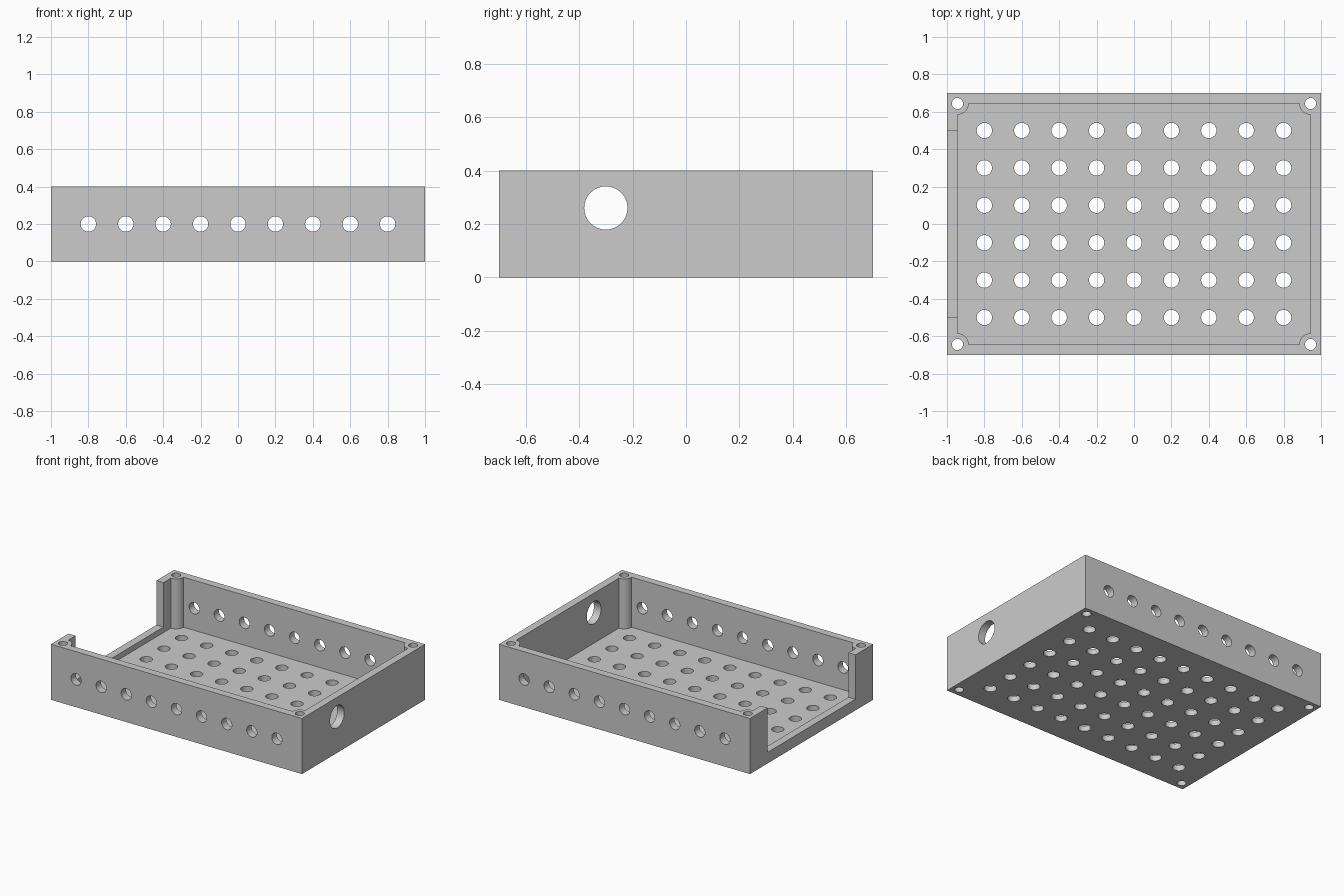
import bpy
import bmesh
from math import radians, cos, sin
from mathutils import Matrix, Vector

if "Cube" in bpy.data.objects:
    bpy.data.objects.remove(bpy.data.objects["Cube"], do_unlink=True)

HALF_X, HALF_Y, HEIGHT = 1.0, 0.7, 0.4
WALL, FLOOR, SILL = 0.056, 0.04, 0.08
IN_X, IN_Y = HALF_X - WALL, HALF_Y - WALL
POST_R, SCREW_R, VENT_R, PORT_R = 0.06, 0.03, 0.041, 0.081
ROW_X = [0.2 * i for i in range(-4, 5)]
ROW_Y = [0.2 * i - 0.5 for i in range(6)]

grey = bpy.data.materials.new("plain grey")
grey.use_nodes = True
grey.diffuse_color = (0.6, 0.6, 0.6, 1)
grey.node_tree.nodes["Principled BSDF"].inputs["Base Color"].default_value = (0.6, 0.6, 0.6, 1)


def add_box(bm, low, high):
    low, high = Vector(low), Vector(high)
    place = Matrix.Translation((low + high) / 2) @ Matrix.Diagonal((high - low).to_4d())
    bmesh.ops.create_cube(bm, size=1, matrix=place)


def add_rod(bm, start, end, radius):
    start, end = Vector(start), Vector(end)
    axis = end - start
    place = Matrix.Translation((start + end) / 2) @ axis.to_track_quat("Z", "Y").to_matrix().to_4x4()
    bmesh.ops.create_cone(bm, cap_ends=True, segments=32, radius1=radius,
                          radius2=radius, depth=axis.length, matrix=place)


def finish(bm, name):
    bmesh.ops.recalc_face_normals(bm, faces=bm.faces)
    mesh = bpy.data.meshes.new(name)
    bm.to_mesh(mesh)
    bm.free()
    mesh.materials.append(grey)
    obj = bpy.data.objects.new(name, mesh)
    bpy.context.collection.objects.link(obj)
    return obj


def cut(target, cutter):
    cutter.hide_render = True
    mod = target.modifiers.new("cut", "BOOLEAN")
    mod.operation, mod.solver, mod.object = "DIFFERENCE", "EXACT", cutter
    bpy.context.view_layer.objects.active = target
    bpy.ops.object.modifier_apply(modifier=mod.name)
    bpy.data.objects.remove(cutter, do_unlink=True)


# Solid outer block
bm = bmesh.new()
add_box(bm, (-HALF_X, -HALF_Y, 0), (HALF_X, HALF_Y, HEIGHT))
tray = finish(bm, "enclosure_tray")

# Inner cavity, leaving a round screw post in each corner
bm = bmesh.new()
outline = []
for k, (sx, sy) in enumerate([(1, 1), (-1, 1), (-1, -1), (1, -1)]):
    for step in range(9):
        a = radians(270 - 90 * step / 8 + 90 * k)
        outline.append(bm.verts.new((sx * IN_X + POST_R * cos(a),
                                     sy * IN_Y + POST_R * sin(a), FLOOR)))
base = bm.faces.new(outline)
top = bmesh.ops.extrude_face_region(bm, geom=[base])["geom"]
bmesh.ops.translate(bm, vec=(0, 0, HEIGHT),
                    verts=[v for v in top if isinstance(v, bmesh.types.BMVert)])
cut(tray, finish(bm, "cavity_cutter"))

# Wide opening in one end wall, above a low sill
bm = bmesh.new()
add_box(bm, (-1.1, -0.5, SILL), (-0.9, 0.5, 0.5))
cut(tray, finish(bm, "opening_cutter"))

# Floor vents, side wall vents, screw holes and cable port
bm = bmesh.new()
for x in ROW_X:
    add_rod(bm, (x, -0.8, 0.2), (x, 0.8, 0.2), VENT_R)
    for y in ROW_Y:
        add_rod(bm, (x, y, -0.1), (x, y, 0.1), VENT_R)
for sx in (-1, 1):
    for sy in (-1, 1):
        add_rod(bm, (sx * IN_X, sy * IN_Y, -0.1), (sx * IN_X, sy * IN_Y, 0.5), SCREW_R)
add_rod(bm, (0.9, -0.3, 0.26), (1.1, -0.3, 0.26), PORT_R)
cut(tray, finish(bm, "hole_cutter"))

# Smooth hole walls, crisp edges elsewhere
bpy.ops.object.select_all(action="DESELECT")
tray.select_set(True)
bpy.context.view_layer.objects.active = tray
bpy.ops.object.shade_smooth_by_angle(angle=radians(30))
